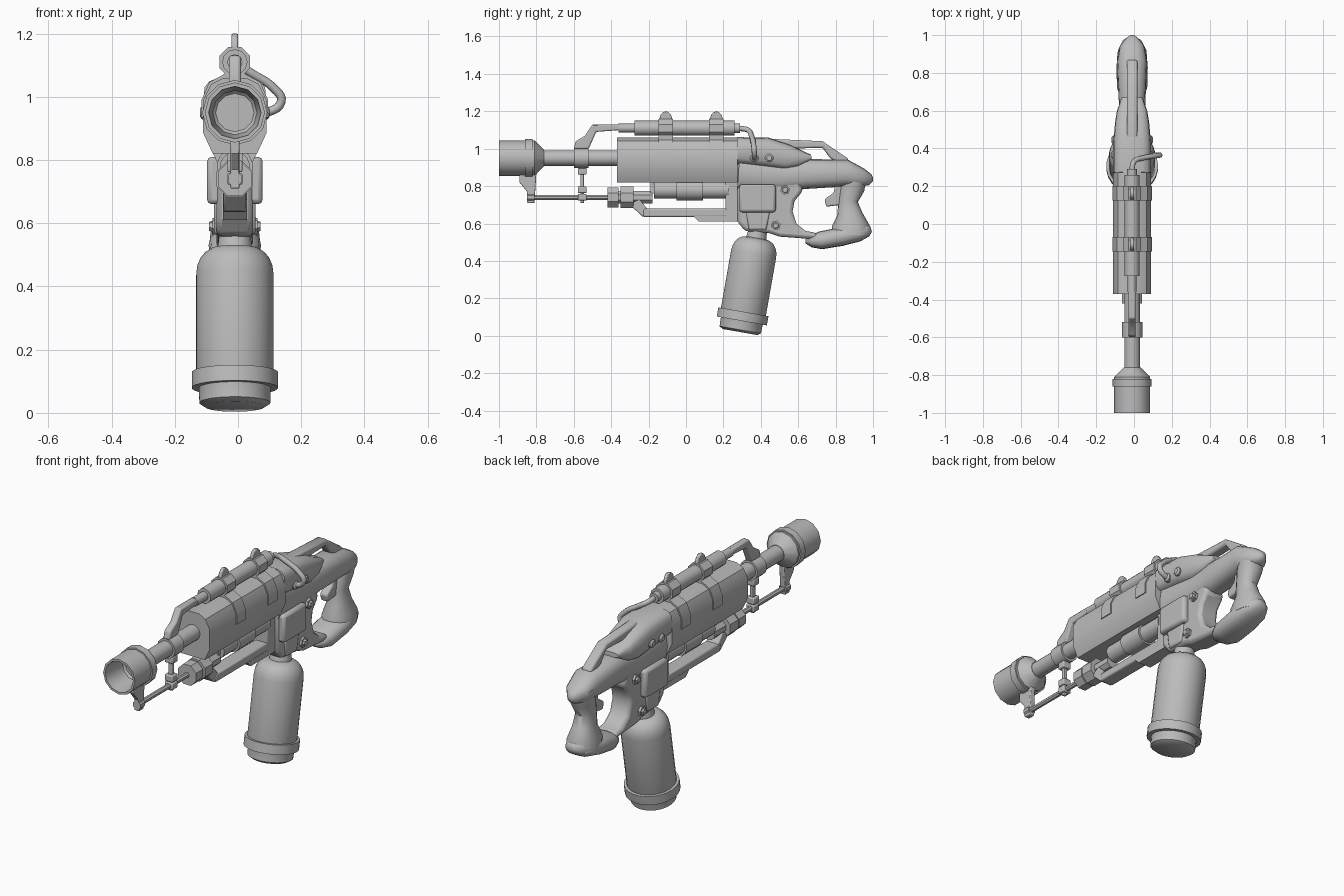
import bpy, bmesh, math
from mathutils import Vector

if "Cube" in bpy.data.objects:
    bpy.data.objects.remove(bpy.data.objects["Cube"], do_unlink=True)

CENTRE = -.01   # centre plane of the model
BORE = .95      # height of the barrel axis
ROD = .74       # height of the lower control rod
TUBE = 1.11     # height of the upper tube

GREY = (.5, .5, .5, 1)
metal = bpy.data.materials.new("plain_grey")
metal.use_nodes = True
metal.diffuse_color = GREY
metal.node_tree.nodes["Principled BSDF"].inputs["Base Color"].default_value = GREY


def finish(name, bm, bevel, angle):
    """Turn a bmesh into a shaded, optionally bevelled object."""
    bmesh.ops.recalc_face_normals(bm, faces=bm.faces)
    mesh = bpy.data.meshes.new(name)
    bm.to_mesh(mesh)
    bm.free()
    mesh.materials.append(metal)
    obj = bpy.data.objects.new(name, mesh)
    bpy.context.collection.objects.link(obj)
    if bevel:
        modifier = obj.modifiers.new("bevel", "BEVEL")
        modifier.width = bevel
        modifier.segments = 2
        modifier.limit_method = "ANGLE"
        modifier.angle_limit = math.radians(40)
    bpy.ops.object.select_all(action="DESELECT")
    obj.select_set(True)
    bpy.context.view_layer.objects.active = obj
    bpy.ops.object.shade_smooth_by_angle(angle=math.radians(angle))


def skin(name, rings, bevel=0, angle=35):
    """Join equal rings of points into a closed solid."""
    bm = bmesh.new()
    loops = [[bm.verts.new(point) for point in ring] for ring in rings]
    for near, far in zip(loops, loops[1:]):
        for i in range(len(near)):
            bm.faces.new((near[i - 1], near[i], far[i], far[i - 1]))
    bm.faces.new(loops[0])
    bm.faces.new(loops[-1])
    finish(name, bm, bevel, angle)


def lathe(name, origin, axis, profile, sides=16):
    """Turn (distance, radius) pairs around an axis."""
    axis = Vector(axis).normalized()
    across = axis.orthogonal().normalized()
    up = axis.cross(across)
    turns = [math.tau * (i + .5) / sides for i in range(sides)]
    spokes = [across * math.cos(turn) + up * math.sin(turn) for turn in turns]
    skin(name, [[Vector(origin) + axis * distance + spoke * radius for spoke in spokes]
                for distance, radius in profile])


def tube(name, height, start, end, radius, end_radius=None, sides=16):
    """Plain or tapered cylinder lying along y."""
    lathe(name, (CENTRE, start, height), (0, 1, 0),
          [(0, radius), (end - start, end_radius or radius)], sides)


def prism(name, outline, half_width, bevel=0):
    """Side outline of (y, z) extruded across x."""
    skin(name, [[(CENTRE + x, y, z) for y, z in outline] for x in (-half_width, half_width)], bevel)


def block(name, front, back, bottom, top, half_width, bevel=0):
    prism(name, [(front, bottom), (back, bottom), (back, top), (front, top)], half_width, bevel)


def front_prism(name, half_outline, start, end):
    """Mirrored (x, z) outline extruded along y."""
    outline = half_outline + [(-x, z) for x, z in reversed(half_outline)]
    skin(name, [[(CENTRE + x, y, z) for x, z in outline] for y in (start, end)])


def organic(name, stations, power=.8, sides=16):
    """Rounded sweep through (y, z, radius in the side plane, radius across)."""
    rings = []
    for i, (y, z, radius, width) in enumerate(stations):
        before, after = stations[max(i - 1, 0)], stations[min(i + 1, len(stations) - 1)]
        path = Vector((after[0] - before[0], after[1] - before[1])).normalized()
        ring = []
        for k in range(sides):
            turn = math.tau * k / sides
            c, s = [math.copysign(abs(value) ** power, value)
                    for value in (math.cos(turn), math.sin(turn))]
            ring.append((CENTRE + width * c, y - path.y * radius * s, z + path.x * radius * s))
        rings.append(ring)
    skin(name, rings, angle=50)


def hose(name, points, radius):
    curve = bpy.data.curves.new(name, "CURVE")
    curve.dimensions = "3D"
    curve.bevel_depth = radius
    curve.bevel_resolution = 2
    curve.resolution_u = 6
    curve.use_fill_caps = True
    spline = curve.splines.new("BEZIER")
    spline.bezier_points.add(len(points) - 1)
    for knot, point in zip(spline.bezier_points, points):
        knot.co = point
        knot.handle_left_type = knot.handle_right_type = "AUTO"
    curve.materials.append(metal)
    bpy.context.collection.objects.link(bpy.data.objects.new(name, curve))


# Barrel and hollow muzzle
lathe("muzzle", (CENTRE, -1, BORE), (0, 1, 0),
      [(.17, .033), (.13, .07), (0, .083), (0, .095), (.19, .095)], sides=12)
tube("muzzle_ring", BORE, -.86, -.82, .103, sides=12)
tube("muzzle_cone", BORE, -.81, -.76, .095, .045, sides=12)
tube("barrel", BORE, -.78, -.35, .042)
tube("barrel_collar", BORE, -.6, -.52, .054, sides=12)

# Lower control rod and its supports
prism("muzzle_bracket", [(-.89, .87), (-.89, .82), (-.85, .77), (-.85, .71),
                         (-.81, .71), (-.8, .87)], .015, bevel=.004)
tube("rod_end_ball", ROD, -.85, -.81, .024, sides=8)
tube("control_rod", ROD, -.83, -.4, .014, sides=8)
LINK = -.555
block("link_rod", LINK - .01, LINK + .01, .71, .92, .011, bevel=.004)
for label, height in (("lower", ROD), ("middle", .78), ("upper", .88)):
    block(label + "_link_joint", LINK - .023, LINK + .023, height - .018, height + .018, .024, bevel=.005)
tube("gas_nozzle", ROD, -.42, -.36, .058, sides=8)
tube("gas_block", ROD, -.35, -.28, .062, sides=8)
tube("gas_pipe", ROD, -.37, -.18, .036, sides=8)

# Receiver and the parts below it
front_prism("receiver", [(.035, 1.06), (.075, 1.04), (.1, .99), (.1, .885), (.07, .82)], -.37, .275)
tube("under_tube", .78, -.17, .23, .047)
tube("under_tube_band", .78, -.05, .09, .057)
block("under_spine", -.19, .27, .76, .83, .025)
block("lower_rail", -.23, .28, .635, .68, .038, bevel=.008)
prism("rail_front_brace", [(-.3, .7), (-.23, .635), (-.2, .67), (-.25, .73)], .036, bevel=.006)
block("rail_rear_post", .21, .3, .62, .84, .038, bevel=.008)
prism("rail_fairing", [(.04, .64), (.07, .61), (.3, .61), (.3, .64)], .038)

# Upper tube, its front arm and the two clamps
prism("upper_arm", [(-.6, 1), (-.59, 1.04), (-.54, 1.07), (-.5, 1.13), (-.35, 1.13),
                    (-.35, 1.1), (-.48, 1.09), (-.52, 1)], .019, bevel=.007)
tube("upper_tube_tip", TUBE, -.36, -.27, .024, sides=12)
tube("upper_tube", TUBE, -.275, .26, .04, sides=12)
tube("upper_tube_cap", TUBE, .25, .29, .026, sides=12)
strap = [(.022, 1.1), (.022, 1.08), (.04, 1.068), (.081, 1.046), (.105, .99), (.105, .935)]
REACH = .038
for label, middle in (("front", -.108), ("rear", .162)):
    front_prism(label + "_clamp_strap", strap, middle - REACH, middle + REACH)
    tube(label + "_clamp_ring", TUBE, middle - REACH, middle + REACH, .052, sides=8)
    arch = [math.pi * k / 8 for k in range(9)]
    prism(label + "_clamp_fin", [(middle + REACH * math.cos(a), TUBE + .09 * math.sin(a) ** .6)
                                 for a in arch], .01, bevel=.004)
hose("side_hose", [(CENTRE, .27, TUBE), (0, .33, 1.1), (.05, .35, 1.07), (.11, .36, 1.03),
                   (.137, .365, .985), (.07, .365, .94)], .014)

# Rear cover, top rail and stock spine
organic("rear_cover", [(.27, .99, .072, .1), (.43, .98, .08, .1), (.54, .955, .07, .09),
                       (.6, .95, .05, .08), (.67, .955, .012, .055)], power=.6)
prism("top_rail", [(.4, 1), (.4, 1.055), (.73, 1.04), (.87, .945), (.86, .9),
                   (.77, .95), (.73, 1.005), (.55, 1)], .028, bevel=.01)
organic("stock_spine", [(.28, .87, .1, .075), (.5, .855, .085, .07), (.64, .865, .08, .07),
                        (.86, .87, .072, .08), (.94, .845, .05, .065),
                        (.985, .835, .03, .03), (1, .835, .01, .01)])

# Grip, foot and trigger
organic("grip", [(.91, .87, .06, .07), (.89, .79, .065, .06), (.867, .72, .052, .05),
                 (.876, .65, .068, .056), (.88, .59, .1, .075), (.88, .54, .1, .08)], power=.9)
organic("grip_foot", [(.64, .505, .012, .03), (.67, .505, .032, .06), (.72, .51, .048, .08),
                      (.83, .53, .05, .083), (.92, .55, .047, .075),
                      (.97, .565, .035, .05), (.99, .57, .015, .02)])
prism("trigger", [(.8, .83), (.79, .765), (.74, .73), (.75, .69), (.83, .7), (.86, .83)],
      .022, bevel=.008)

# Lower frame with the guard curve
prism("lower_frame", [(.275, .93), (.6, .88), (.625, .775), (.58, .72), (.57, .665),
                      (.59, .6), (.64, .56), (.7, .55), (.7, .515), (.5, .53),
                      (.44, .55), (.315, .56), (.275, .61)], .058, bevel=.018)
block("feed_block", .285, .48, .66, .81, .088, bevel=.015)
prism("feed_neck", [(.32, .67), (.45, .67), (.43, .565), (.335, .565)], .066, bevel=.01)

# Tilted canister with a rounded shoulder
lean = math.radians(10)
base = (CENTRE, .288, .02)
upward = (0, math.sin(lean), math.cos(lean))
shoulder = [(.425 + .085 * math.sin(a), .055 + .068 * math.cos(a))
            for a in (math.pi * k / 10 for k in range(6))]
lathe("canister", base, upward, [(0, .095), (.012, .113), (.07, .115), (.1, .123)]
      + shoulder + [(.59, .045)], sides=24)
lathe("canister_band", base, upward, [(.06, .137), (.11, .137)], sides=24)

# Bolts and knobs on both sides
for side, sign in (("left", 1), ("right", -1)):
    outward = (sign, 0, 0)
    for label, y, z in (("upper", .53, .78), ("lower", .48, .59)):
        lathe(f"{side}_{label}_bolt", (CENTRE + sign * .053, y, z), outward,
              [(0, .027), (.018, .027), (.018, .018), (.028, .015)], sides=6)
    for label, y in (("front", .365), ("rear", .445)):
        lathe(f"{side}_{label}_knob", (CENTRE + sign * .08, y, BORE), outward,
              [(0, .023), (.022, .023), (.03, .014)], sides=10)
